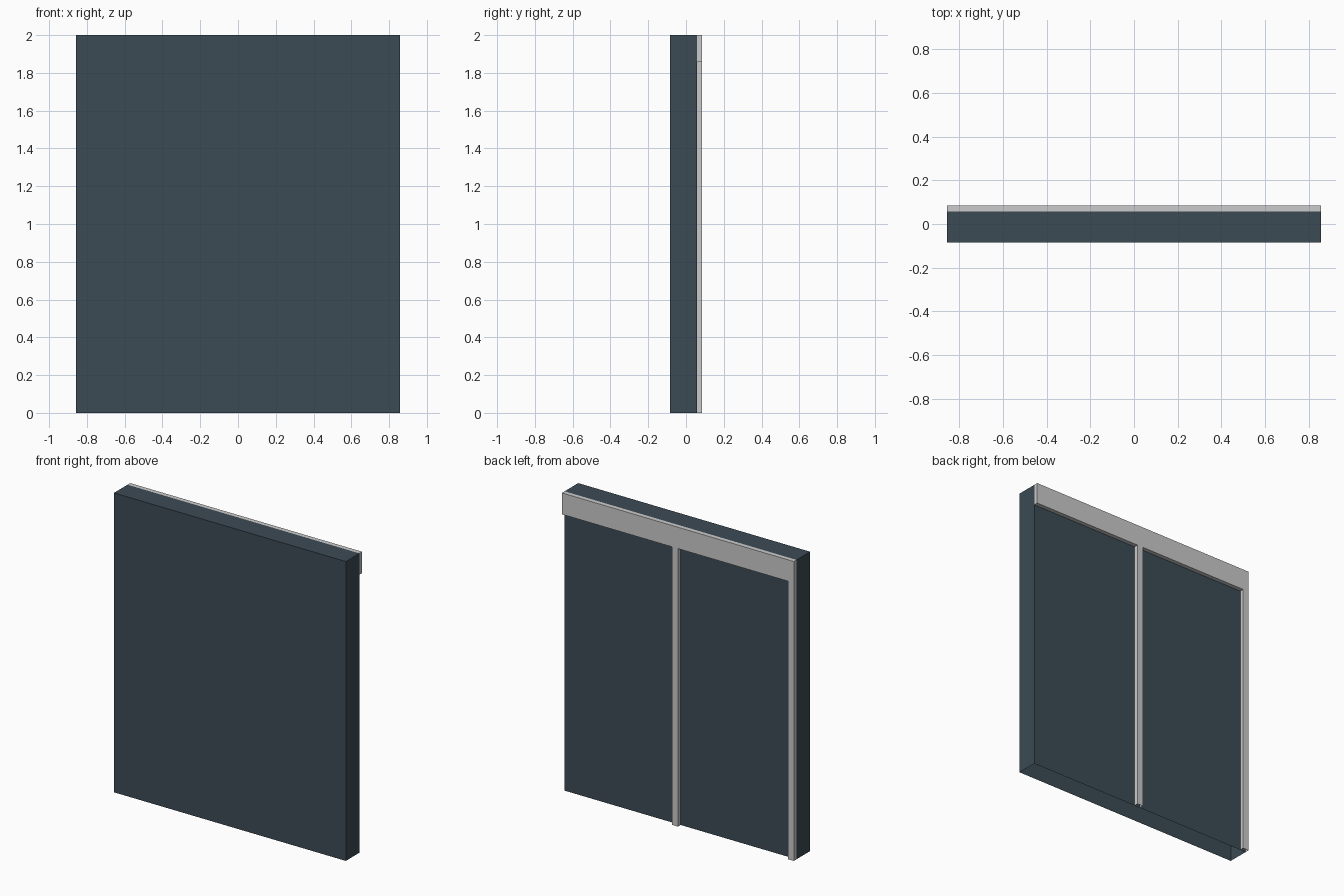
import bpy
import bmesh

if "Cube" in bpy.data.objects:
    bpy.data.objects.remove(bpy.data.objects["Cube"])

U = 1 / 35                      # design module
HALF_W = 30 * U
BACK = 3 * U                    # rear limit of the trim
FACE = 2 * U                    # rear face of the slab


def box(name, lo, hi, material=None, open_bottom=False):
    """Axis-aligned box between two corners, optionally without its underside."""
    bm = bmesh.new()
    bmesh.ops.create_cube(bm, size=1)
    for v in bm.verts:
        v.co = [hi[i] if v.co[i] > 0 else lo[i] for i in range(3)]
    bm.normal_update()
    if open_bottom:
        under = [f for f in bm.faces if f.normal.z < -0.5]
        bmesh.ops.delete(bm, geom=under, context='FACES_ONLY')
    mesh = bpy.data.meshes.new(name)
    bm.to_mesh(mesh)
    bm.free()
    obj = bpy.data.objects.new(name, mesh)
    bpy.context.collection.objects.link(obj)
    if material:
        mesh.materials.append(material)
    return obj


slate = bpy.data.materials.new("slate_blue")
slate.diffuse_color = (0.045, 0.07, 0.09, 1)
slate.use_nodes = True
slate.node_tree.nodes["Principled BSDF"].inputs["Base Color"].default_value = slate.diffuse_color

# Main slab, open underneath
box("wall_panel", (-HALF_W, -BACK, 0), (HALF_W, FACE, 2), slate, open_bottom=True)

# Rail across the top of the back
RAIL_Z = 2 - 5 * U
box("top_rail", (-HALF_W, FACE, RAIL_Z), (HALF_W, BACK, 2))

# Posts at the start of each bay, open underneath
for name, x in (("edge_post", -HALF_W), ("middle_post", 0)):
    box(name, (x, FACE, 0), (x + 1.5 * U, BACK, RAIL_Z), open_bottom=True)
